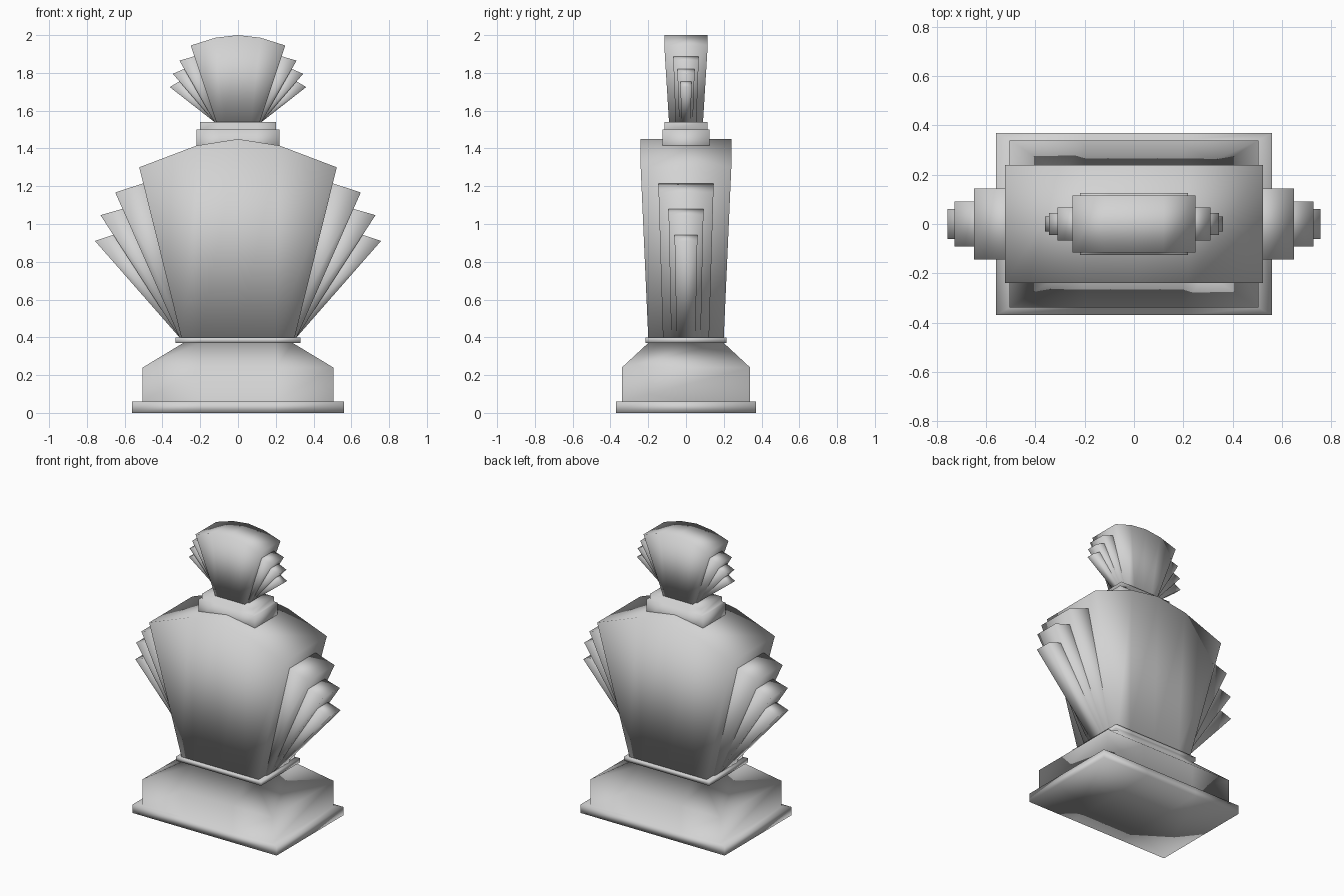
import bpy, bmesh

cube = bpy.data.objects.get("Cube")
if cube:
    bpy.data.objects.remove(cube, do_unlink=True)

grey = bpy.data.materials.new("satin_grey")
grey.use_nodes = True
grey.diffuse_color = (0.65, 0.65, 0.65, 1)
grey.node_tree.nodes["Principled BSDF"].inputs["Base Color"].default_value = grey.diffuse_color


def loft(name, levels):
    """Skin a stack of levels; each is a row of (x, z) points and a half depth."""
    bm = bmesh.new()
    loops = []
    for row, depth in levels:
        front = [bm.verts.new((x, -depth, z)) for x, z in row]
        back = [bm.verts.new((x, depth, z)) for x, z in row]
        loops.append(front + back[::-1])
    n = len(loops[0])
    for low, high in zip(loops, loops[1:]):
        for i in range(n):
            j = (i + 1) % n
            bm.faces.new((low[i], low[j], high[j], high[i]))
    # caps are strips running front to back
    for loop in (loops[0], loops[-1]):
        for i in range(n // 2 - 1):
            bm.faces.new((loop[i], loop[i + 1], loop[n - 2 - i], loop[n - 1 - i]))
    bmesh.ops.recalc_face_normals(bm, faces=bm.faces)
    mesh = bpy.data.meshes.new(name)
    bm.to_mesh(mesh)
    bm.free()
    mesh.materials.append(grey)
    mesh.shade_smooth()
    obj = bpy.data.objects.new(name, mesh)
    bpy.context.collection.objects.link(obj)
    return obj


def row(half, inner, z_edge, z_inner=None, z_mid=None):
    """Symmetric five point row, flat unless arch heights are given."""
    z_inner = z_edge if z_inner is None else z_inner
    z_mid = z_edge if z_mid is None else z_mid
    return [(-half, z_edge), (-inner, z_inner), (0, z_mid), (inner, z_inner), (half, z_edge)]


def stepped_block(name, inner, steps):
    return loft(name, [(row(hx, inner, z), hy) for hx, hy, z in steps])


def fan(name, base_inner, base_outer, base_z, blades):
    """Mirrored set of thin blades spreading from one foot."""
    for side, sign in (("left", 1), ("right", -1)):
        for i, (inner, outer, foot_depth, tip_depth) in enumerate(blades, 1):
            foot = [(sign * base_inner, base_z), (sign * base_outer, base_z)]
            tip = [(sign * x, z) for x, z in (inner, outer)]
            loft(f"{name}_{side}_{i}", [(foot, foot_depth), (tip, tip_depth)])


# Stepped plinth with sloped shoulder and rim
stepped_block("pedestal", 0.2, [
    (0.56, 0.37, 0), (0.56, 0.37, 0.06), (0.505, 0.34, 0.06),
    (0.505, 0.34, 0.24), (0.29, 0.2, 0.37), (0.33, 0.215, 0.37),
    (0.33, 0.215, 0.4)])

# Flared bottle body with arched top
loft("bottle_body", [(row(0.3, 0.2, 0.4), 0.2),
                     (row(0.523, 0.22, 1.3, 1.415, 1.45), 0.24)])
fan("body_fan", 0.24, 0.31, 0.4, [
    ((0.45, 1.232), (0.65, 1.167), 0.122, 0.145),
    ((0.57, 1.092), (0.728, 1.047), 0.078, 0.092),
    ((0.62, 0.957), (0.757, 0.91), 0.05, 0.06)])

# Two-step neck
stepped_block("neck_collar", 0.1, [
    (0.22, 0.125, 1.36), (0.22, 0.125, 1.5), (0.2, 0.115, 1.5), (0.2, 0.115, 1.54)])

# Stopper repeating the body in miniature
loft("stopper", [(row(0.115, 0.07, 1.54), 0.09),
                 (row(0.25, 0.12, 1.945, 1.986, 2.0), 0.115)])
fan("stopper_fan", 0.09, 0.125, 1.54, [
    ((0.2, 1.897), (0.31, 1.865), 0.055, 0.067),
    ((0.26, 1.832), (0.345, 1.795), 0.036, 0.045),
    ((0.29, 1.767), (0.361, 1.725), 0.023, 0.03)])
